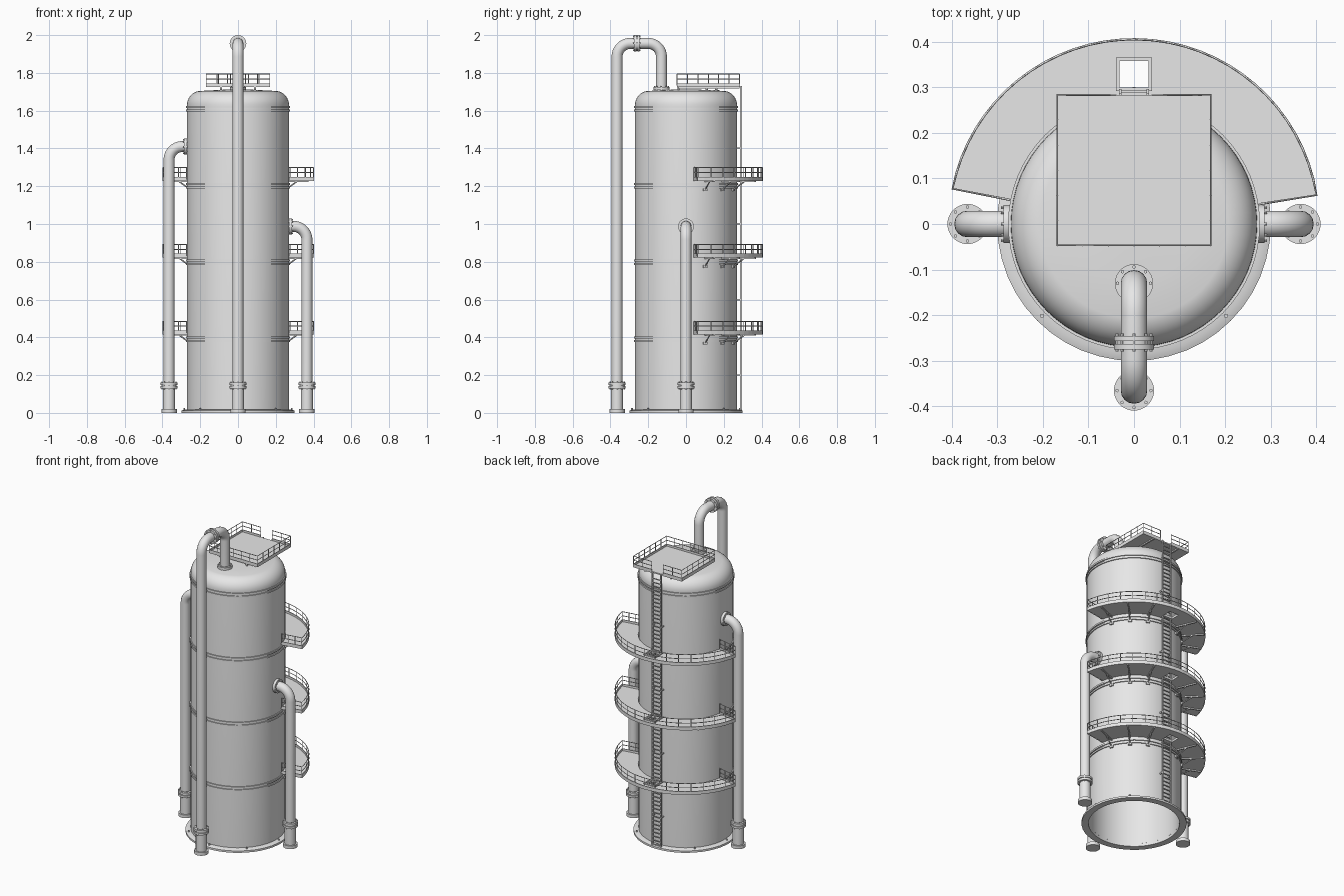
import bpy, bmesh
from math import sin, cos, pi, radians
from mathutils import Vector, Matrix

cube = bpy.data.objects.get("Cube")
if cube:
    bpy.data.objects.remove(cube, do_unlink=True)

steel = bpy.data.materials.new("grey_steel")
steel.use_nodes = True
steel.diffuse_color = (0.8, 0.8, 0.8, 1)
steel.node_tree.nodes["Principled BSDF"].inputs["Base Color"].default_value = (0.8, 0.8, 0.8, 1)

R = 0.27           # tower radius
PIPE = 0.029       # pipe radius
OUT = 0.405        # gallery outer radius


def link(name, data, smooth=True):
    ob = bpy.data.objects.new(name, data)
    bpy.context.collection.objects.link(ob)
    data.materials.append(steel)
    for o in bpy.context.selected_objects:
        o.select_set(False)
    ob.select_set(True)
    bpy.context.view_layer.objects.active = ob
    if ob.type == 'CURVE':
        bpy.ops.object.convert(target='MESH')
        ob = bpy.context.object
    if smooth:
        bpy.ops.object.shade_smooth_by_angle(angle=radians(35))
    return ob


def finish(name, bm, smooth=True):
    bmesh.ops.recalc_face_normals(bm, faces=bm.faces)
    me = bpy.data.meshes.new(name)
    bm.to_mesh(me)
    bm.free()
    return link(name, me, smooth)


def lathe(name, profile, sides=64):
    """Revolve (radius, height) points around z."""
    bm = bmesh.new()
    verts = [bm.verts.new((r, 0, z)) for r, z in profile]
    edges = [bm.edges.new(p) for p in zip(verts, verts[1:])]
    bmesh.ops.spin(bm, geom=verts + edges, axis=(0, 0, 1), cent=(0, 0, 0),
                   angle=2 * pi, steps=sides, use_merge=True)
    bmesh.ops.remove_doubles(bm, verts=bm.verts, dist=1e-5)
    return finish(name, bm)


def add_disc(bm, centre, axis, radius, depth, sides=32):
    m = Matrix.Translation(centre) @ Vector(axis).to_track_quat('Z', 'Y').to_matrix().to_4x4()
    bmesh.ops.create_cone(bm, cap_ends=True, segments=sides, radius1=radius,
                          radius2=radius, depth=depth, matrix=m)


def add_box(bm, centre, size, turn=0):
    m = Matrix.Translation(centre) @ Matrix.Rotation(turn, 4, 'Z') @ Matrix.Diagonal((*size, 1))
    bmesh.ops.create_cube(bm, size=1, matrix=m)


def tubes(name, paths, radius, resolution=0):
    """Sweep a round bar along each (points, closed) path."""
    cu = bpy.data.curves.new(name, 'CURVE')
    cu.dimensions = '3D'
    cu.bevel_depth = radius
    cu.bevel_resolution = resolution
    cu.use_fill_caps = True
    for pts in paths:
        sp = cu.splines.new('POLY')
        sp.points.add(len(pts) - 1)
        for p, co in zip(sp.points, pts):
            p.co = (*co, 1)
    return link(name, cu, resolution > 0)


def rounded(points, bend):
    """Fillet right-angle corners of a path."""
    pts = [Vector(p) for p in points]
    out = [pts[0]]
    for a, b, c in zip(pts, pts[1:], pts[2:]):
        u, v = (a - b).normalized(), (c - b).normalized()
        for i in range(11):
            t = i / 10 * pi / 2
            out.append(b + u * bend * (1 - sin(t)) + v * bend * (1 - cos(t)))
    return out + [pts[-1]]


def polar(r, deg, z):
    return (r * cos(radians(deg)), r * sin(radians(deg)), z)


# Hollow shell with a domed head
corner = [(0.195 + 0.075 * cos(radians(a)), 1.63 + 0.075 * sin(radians(a))) for a in range(0, 84, 9)]
crown = [(0.13, 1.708), (0.06, 1.712), (0, 1.713)]
shell = lathe("tower_shell", [(R - 0.01, 1.62), (R - 0.01, 0), (R, 0)] + corner + crown)
lathe("shell_lining", [(0, 1.69), (0.2, 1.68), (R - 0.01, 1.62)])

# Base ring and anchor bolts
lathe("base_ring", [(R - 0.01, 0), (0.3, 0), (0.3, 0.012), (0.285, 0.018), (R - 0.01, 0.018)], 48)
bm = bmesh.new()
for k in range(8):
    add_disc(bm, polar(0.285, 45 * k, 0.02), (0, 0, 1), 0.005, 0.012, 6)
finish("anchor_bolts", bm)

# Paired seam bands
for i, z in enumerate((0.39, 0.797, 1.203, 1.61)):
    for j, dz in enumerate((-0.009, 0.009)):
        a, b = z + dz - 0.005, z + dz + 0.005
        lathe(f"seam_band_{i}_{j}", [(R - 0.002, a), (R + 0.006, a), (R + 0.006, b), (R - 0.002, b)])


def flange_pair(bm, centre, axis):
    c, ax = Vector(centre), Vector(axis)
    for s in (-1, 1):
        add_disc(bm, c + ax * s * 0.009, ax, 0.044, 0.012)
    add_disc(bm, c, ax, 0.038, 0.008)
    side = ax.orthogonal().normalized()
    for k in range(8):
        d = Matrix.Rotation(k * pi / 4, 3, ax) @ side
        add_disc(bm, c + d * 0.037, ax, 0.004, 0.04, 6)


# Pipes with feet, joints and end collars
P = 0.365
routes = {
    "right_pipe": ([(-P, 0, 0), (-P, 0, 1.41), (-R + 0.01, 0, 1.41)], (-R - 0.008, 0, 1.41), (1, 0, 0)),
    "left_pipe": ([(P, 0, 0), (P, 0, 0.987), (R - 0.01, 0, 0.987)], (R + 0.008, 0, 0.987), (1, 0, 0)),
    "front_pipe": ([(0, -P, 0), (0, -P, 1.956), (0, -0.13, 1.956), (0, -0.13, 1.7)],
                   (0, -0.13, 1.718), (0, 0, 1)),
}
for name, (path, end, axis) in routes.items():
    tubes(name, [rounded(path, 0.07)], PIPE, 6)
    x, y, _ = path[0]
    bm = bmesh.new()
    add_disc(bm, (x, y, 0.01), (0, 0, 1), 0.041, 0.02)
    add_disc(bm, (x, y, 0.075), (0, 0, 1), 0.032, 0.12)
    flange_pair(bm, (x, y, 0.145), (0, 0, 1))
    add_disc(bm, end, axis, 0.042, 0.016)
    for k in range(8):
        d = Matrix.Rotation(k * pi / 4, 3, Vector(axis)) @ Vector(axis).orthogonal().normalized()
        add_disc(bm, Vector(end) + d * 0.036, axis, 0.004, 0.026, 6)
    if name == "front_pipe":
        flange_pair(bm, (0, -0.26, 1.956), (0, 1, 0))
    finish(name + "_flanges", bm)

# Cutter for the ladder openings
bm = bmesh.new()
add_box(bm, (0, 0.328, 0.9), (0.064, 0.058, 1.6))
cutter = finish("ladder_opening_cutter", bm, False)
cutter.hide_render = True
cutter.hide_viewport = True


def railing(name, line, posts, z):
    """Top and middle rails along a line, with posts."""
    paths = [[(x, y, z + h) for x, y, _ in line] for h in (0.036, 0.062)]
    paths += [[(x, y, z), (x, y, z + 0.062)] for x, y, _ in posts]
    tubes(name, paths, 0.0025)


def toe_plate(name, line, z):
    bm = bmesh.new()
    low = [bm.verts.new((x, y, z - 0.008)) for x, y, _ in line]
    high = [bm.verts.new((x, y, z + 0.013)) for x, y, _ in line]
    for i in range(len(line) - 1):
        bm.faces.new((low[i], low[i + 1], high[i + 1], high[i]))
    ob = finish(name, bm, False)
    m = ob.modifiers.new("thickness", 'SOLIDIFY')
    m.thickness, m.offset = 0.005, 0


# Curved galleries around the back
A0, A1, N = 9, 169, 32
angles = [A0 + (A1 - A0) * i / N for i in range(N + 1)]
for i, z in enumerate((0.423, 0.83, 1.236)):
    bm = bmesh.new()
    inner = [bm.verts.new(polar(R + 0.003, a, z - 0.007)) for a in angles]
    outer = [bm.verts.new(polar(OUT, a, z - 0.007)) for a in angles]
    floor = bm.faces.new(inner + outer[::-1])
    ext = bmesh.ops.extrude_face_region(bm, geom=[floor])
    bmesh.ops.translate(bm, vec=(0, 0, 0.007),
                        verts=[v for v in ext["geom"] if isinstance(v, bmesh.types.BMVert)])
    deck = finish(f"gallery_deck_{i}", bm, False)
    cut = deck.modifiers.new("ladder_opening", 'BOOLEAN')
    cut.operation, cut.object, cut.solver = 'DIFFERENCE', cutter, 'EXACT'

    line = [polar(R + 0.008, A0, 0)] + [polar(OUT, a, 0) for a in angles] + [polar(R + 0.008, A1, 0)]
    ends = [polar(r, a, 0) for a in (A0, A1) for r in (R + 0.008, 0.32, 0.362)]
    railing(f"gallery_rail_{i}", line, [polar(OUT, a, 0) for a in angles[::2]] + ends, z)
    toe_plate(f"gallery_toe_plate_{i}", line, z)

    # Curb around the opening
    bm = bmesh.new()
    for s in (-1, 1):
        add_box(bm, (s * 0.036, 0.328, z), (0.008, 0.07, 0.014))
        add_box(bm, (0, 0.328 + s * 0.033, z), (0.08, 0.008, 0.014))
    finish(f"opening_curb_{i}", bm, False)

    # Diagonal braces with wall pads
    spots = (22, 45, 67, 113, 135, 158)
    tubes(f"gallery_braces_{i}", [[polar(R, a, z - 0.055), polar(0.345, a, z - 0.005)] for a in spots], 0.004)
    bm = bmesh.new()
    for a in spots:
        add_box(bm, polar(R + 0.003, a, z - 0.055), (0.01, 0.022, 0.014), radians(a))
        add_box(bm, polar(0.335, a, z - 0.01), (0.13, 0.008, 0.008), radians(a))
    finish(f"brace_pads_{i}", bm, False)

# Ladder up the back
bm = bmesh.new()
for s in (-1, 1):
    add_box(bm, (s * 0.03, 0.291, 0.865), (0.006, 0.01, 1.73))
    for z in (0.2, 0.6, 1.0, 1.4):
        add_box(bm, (s * 0.03, 0.278, z), (0.006, 0.026, 0.008))
for k in range(68):
    add_box(bm, (0, 0.291, 0.02 + 0.025 * k), (0.06, 0.005, 0.005))
finish("ladder", bm, False)

# Square roof platform, open at the ladder
X, Y0, Y1, Z = 0.168, -0.047, 0.283, 1.732
bm = bmesh.new()
add_box(bm, (0, (Y0 + Y1) / 2, Z - 0.004), (2 * X, Y1 - Y0, 0.008))
for x in (-0.09, 0.09):
    add_box(bm, (x, 0.118, Z - 0.011), (0.01, Y1 - Y0, 0.008))
    for y in (-0.04, 0.11, 0.16):
        add_disc(bm, (x, y, Z - 0.021), (0, 0, 1), 0.006, 0.04, 8)
        add_disc(bm, (x, y, 1.705), (0, 0, 1), 0.014, 0.008, 12)
finish("roof_platform", bm, False)
G = 0.04
line = [(G, Y1, 0), (X, Y1, 0), (X, Y0, 0), (-X, Y0, 0), (-X, Y1, 0), (-G, Y1, 0)]
posts = [(a.x, a.y, 0) for p, q in zip(line, line[1:]) for n in [max(2, round((Vector(q) - Vector(p)).length / 0.056))]
         for a in [Vector(p).lerp(Vector(q), k / n) for k in range(n)]] + [line[-1]]
railing("roof_rail", line, posts, Z)
toe_plate("roof_toe_plate", line, Z)
